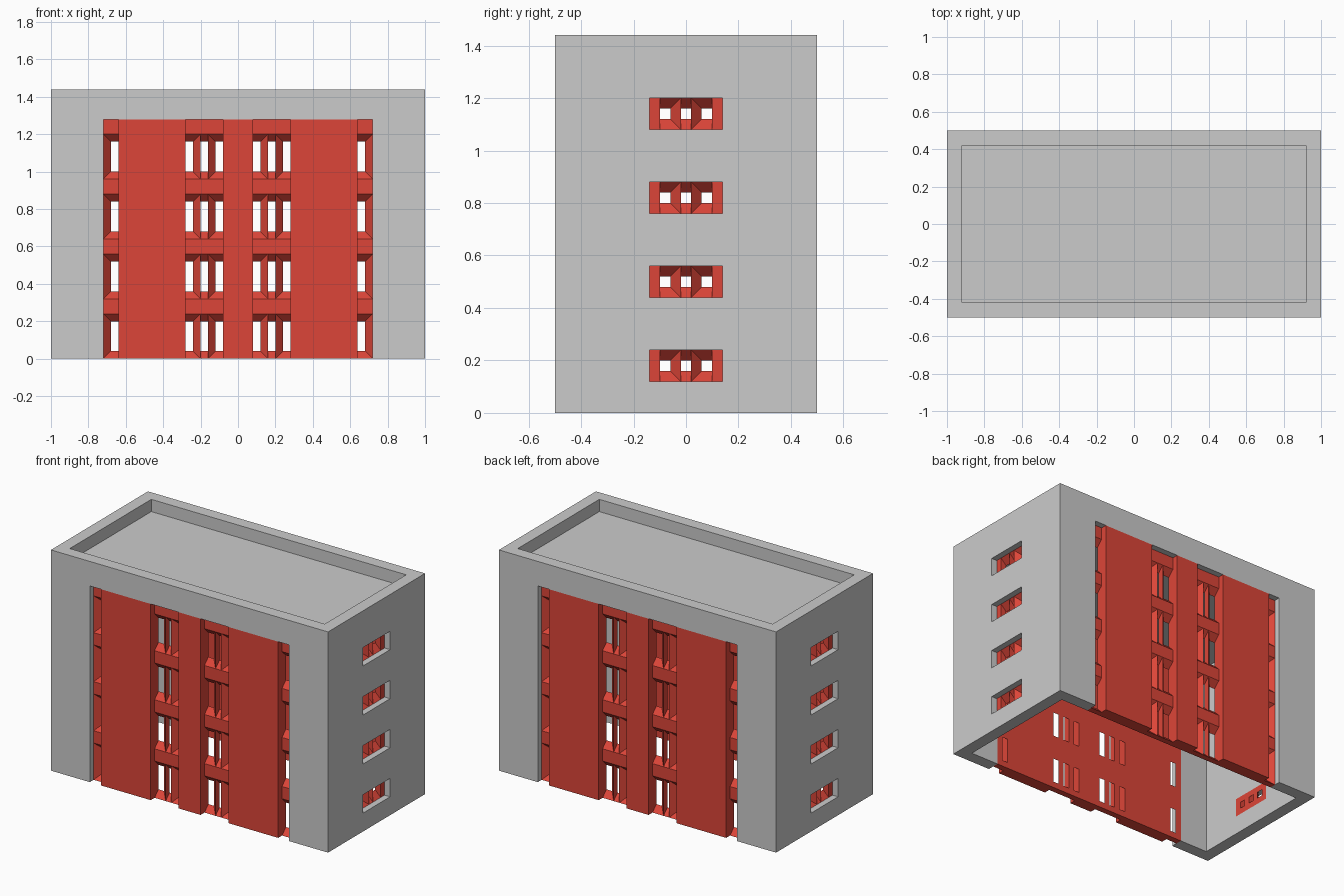
import bpy, bmesh, math
from mathutils import Matrix, Vector

if "Cube" in bpy.data.objects:
    bpy.data.objects.remove(bpy.data.objects["Cube"])

red = bpy.data.materials.new("facade_red")
red.diffuse_color = (0.72, 0.06, 0.04, 1)
red.use_nodes = True
red.node_tree.nodes["Principled BSDF"].inputs["Base Color"].default_value = red.diffuse_color


def finish(bm, name, mat=None):
    bmesh.ops.remove_doubles(bm, verts=bm.verts, dist=1e-5)
    me = bpy.data.meshes.new(name)
    bm.to_mesh(me)
    bm.free()
    ob = bpy.data.objects.new(name, me)
    bpy.context.collection.objects.link(ob)
    if mat:
        me.materials.append(mat)
    return ob


def box(name, lo, hi, mat=None, rot=Matrix()):
    lo, hi = Vector(lo), Vector(hi)
    bm = bmesh.new()
    bmesh.ops.create_cube(bm, size=1)
    for v in bm.verts:
        v.co = rot @ ((lo + hi) / 2 + v.co * (hi - lo))
    return finish(bm, name, mat)


# Grey shell: block minus cavity, roof recess, facade openings and side openings
shell = box("building_shell", (-1, -.5, 0), (1, .5, 1.44))
cuts = [((-.92, -.42, -.1), (.92, .42, 1.28)),
        ((-.92, -.42, 1.36), (.92, .42, 1.6)),
        ((-.72, -.7, -.1), (.72, .7, 1.28))]
cuts += [((-1.2, -.14, .32 * i + .12), (1.2, .14, .32 * i + .24)) for i in range(4)]
for lo, hi in cuts:
    cutter = box("cutter", lo, hi)
    cutter.hide_render = True
    mod = shell.modifiers.new("cut", "BOOLEAN")
    mod.operation, mod.solver, mod.object = "DIFFERENCE", "EXACT", cutter
    bpy.context.view_layer.objects.active = shell
    bpy.ops.object.modifier_apply(modifier=mod.name)
    bpy.data.objects.remove(cutter)


def face(bm, pts, toward):
    """Add a face whose normal points along the given direction."""
    f = bm.faces.new([bm.verts.new(p) for p in pts])
    f.normal_update()
    if f.normal.dot(toward) < 0:
        f.normal_flip()


def sheet(bm, P, u0, u1, z0, z1, d, rects, toward):
    """Flat sheet at depth d with rectangular gaps."""
    us = sorted({round(x, 4) for r in rects for x in r[:2]} | {u0, u1})
    zs = sorted({round(x, 4) for r in rects for x in r[2:]} | {z0, z1})
    for a, b in zip(us, us[1:]):
        for c, e in zip(zs, zs[1:]):
            u, z = (a + b) / 2, (c + e) / 2
            if not any(r[0] < u < r[1] and r[2] < z < r[3] for r in rects):
                face(bm, [P(a, d, c), P(b, d, c), P(b, d, e), P(a, d, e)], toward)


def window_slab(name, rot, half, u0, u1, z0, z1, columns, rows):
    """Recessed slab with splayed windows; columns/rows hold front and back spans."""
    def P(u, d, z):
        return rot @ Vector((u, d - half, z))
    out = rot @ Vector((0, -1, 0))
    F, B = .04, .08
    fronts = [(c[0], c[1], r[0], r[1]) for c in columns for r in rows]
    backs = [(c[2], c[3], r[2], r[3]) for c in columns for r in rows]
    bm = bmesh.new()
    sheet(bm, P, u0, u1, z0, z1, F, fronts, out)
    sheet(bm, P, u0, u1, z0, z1, B, backs, -out)
    for z, s in ((z0, -1), (z1, 1)):
        face(bm, [P(u0, F, z), P(u1, F, z), P(u1, B, z), P(u0, B, z)], Vector((0, 0, s)))
    for f, b in zip(fronts, backs):
        fr = [(f[0], f[2]), (f[1], f[2]), (f[1], f[3]), (f[0], f[3])]
        bk = [(b[0], b[2]), (b[1], b[2]), (b[1], b[3]), (b[0], b[3])]
        mid = P((b[0] + b[1]) / 2, .06, (b[2] + b[3]) / 2)
        for i in range(4):
            j = (i + 1) % 4
            # a straight reveal on the slab edge is the neighbouring panel's side
            if any(all(abs(p[0] - e) < 1e-4 for p in (fr[i], fr[j], bk[i], bk[j])) for e in (u0, u1)):
                continue
            pts = [P(q[0], d, q[1]) for q, d in ((fr[i], F), (fr[j], F), (bk[j], B), (bk[i], B))]
            face(bm, pts, mid - sum(pts, Vector()) / 4)
    finish(bm, name, red)


def triple(c):
    """Three lights: outer two splayed towards the middle, centre straight."""
    return [(c - .10, c - .02, c - .10, c - .06),
            (c - .02, c + .02, c - .02, c + .02),
            (c + .02, c + .10, c + .06, c + .10)]


# Front and back facades
tall_rows = [(.32 * i, .32 * i + .24, .32 * i + .04, .32 * i + .20) for i in range(4)]
for side, ang in (("front", 0), ("back", math.pi)):
    rot = Matrix.Rotation(ang, 4, "Z")
    for a, b in ((-.64, -.28), (-.08, .08), (.28, .64)):
        box(side + "_panel", (a, -.5, 0), (b, -.42, 1.28), red, rot)
    for a, b, cols in ((-.72, -.64, [(-.72, -.64, -.68, -.64)]),
                       (-.28, -.08, triple(-.18)),
                       (.08, .28, triple(.18)),
                       (.64, .72, [(.64, .72, .64, .68)])):
        window_slab(side + "_window_column", rot, .5, a, b, 0, 1.28, cols, tall_rows)

# Small windows on both ends
for side, ang in (("right", math.pi / 2), ("left", -math.pi / 2)):
    rot = Matrix.Rotation(ang, 4, "Z")
    for i in range(4):
        z = .32 * i + .12
        window_slab(side + "_window", rot, 1, -.14, .14, z, z + .12, triple(0),
                    [(z, z + .12, z + .04, z + .08)])
